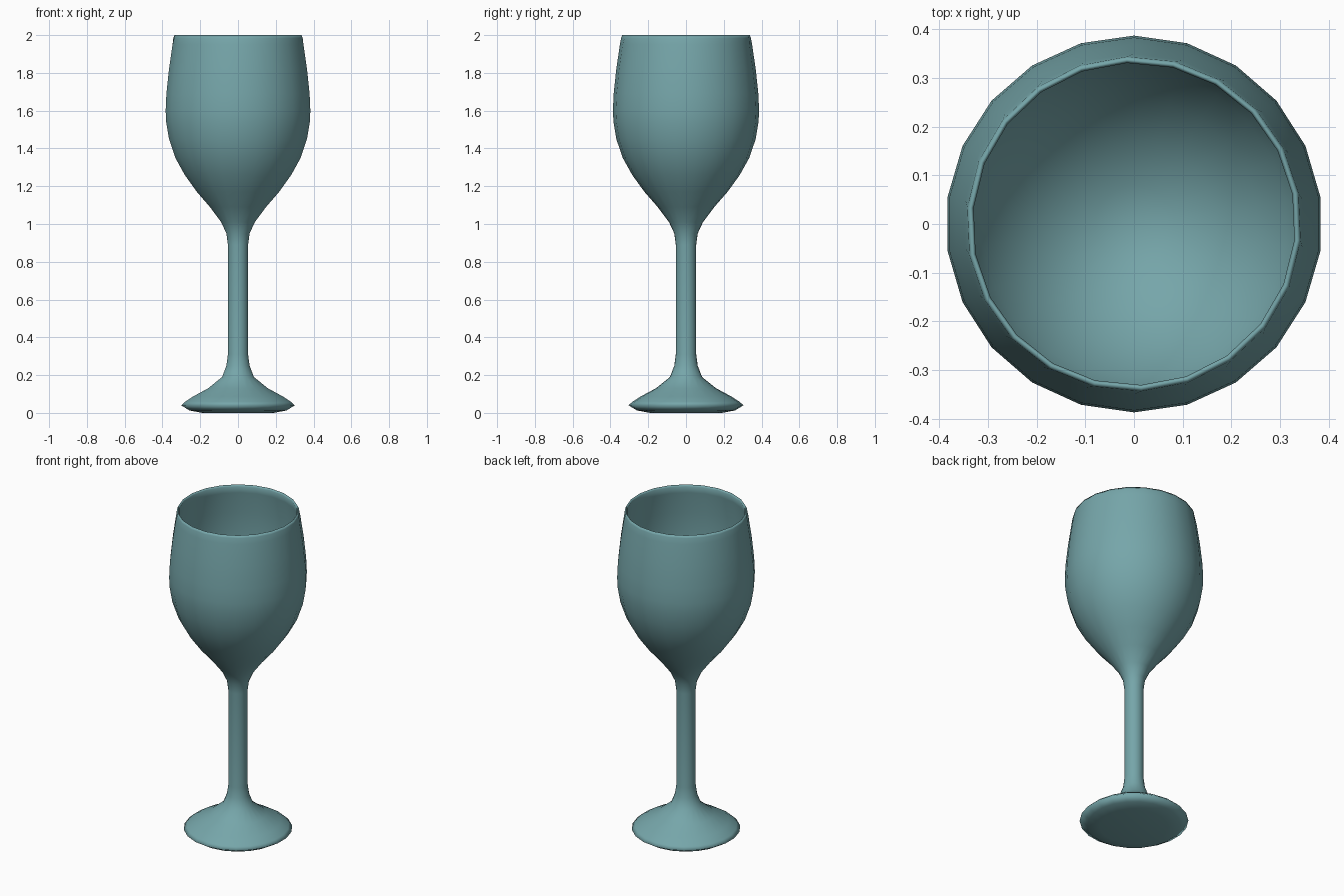
import bpy
import bmesh
from math import cos, sin, pi, radians

SIDES = 22

cube = bpy.data.objects.get("Cube")
if cube:
    bpy.data.objects.remove(cube, do_unlink=True)

# Single teal colour
teal = bpy.data.materials.new("teal_glass")
teal.use_nodes = True
colour = (0.18, 0.38, 0.40, 1)
teal.diffuse_color = colour
teal.node_tree.nodes["Principled BSDF"].inputs["Base Color"].default_value = colour

# Half profile (radius, height): foot, stem, outer bowl, rim, inner bowl
foot = [(0.19, 0), (0.26, 0.013), (0.304, 0.04), (0.285, 0.058),
        (0.24, 0.087), (0.16, 0.13), (0.085, 0.19)]
stem = [(0.062, 0.25), (0.054, 0.31), (0.054, 0.89), (0.062, 0.95)]
bowl = [(0.09, 1.01), (0.15, 1.09), (0.22, 1.17), (0.285, 1.26), (0.335, 1.35),
        (0.369, 1.45), (0.384, 1.54), (0.387, 1.6), (0.383, 1.69),
        (0.369, 1.82), (0.35, 1.95)]
rim = [(0.344, 1.985), (0.338, 2), (0.331, 1.99)]
inside = [(0.337, 1.95), (0.357, 1.82), (0.372, 1.6), (0.354, 1.45),
          (0.315, 1.35), (0.255, 1.25), (0.17, 1.17), (0.08, 1.125)]


def ring(bm, radius, height, twist=0):
    """One loop of vertices around the axis."""
    angles = [pi / 2 + twist + 2 * pi * i / SIDES for i in range(SIDES)]
    return [bm.verts.new((radius * cos(a), radius * sin(a), height)) for a in angles]


def cap(bm, loop, height):
    """Close a loop with a fan to the axis."""
    centre = bm.verts.new((0, 0, height))
    for i in range(SIDES):
        bm.faces.new((loop[i], loop[(i + 1) % SIDES], centre))


bm = bmesh.new()
loops = [ring(bm, r, z) for r, z in foot + stem + bowl]
loops += [ring(bm, r, z, radians(2.5)) for r, z in rim]
loops += [ring(bm, r, z) for r, z in inside]
for low, high in zip(loops, loops[1:]):
    for i in range(SIDES):
        j = (i + 1) % SIDES
        bm.faces.new((low[i], low[j], high[j], high[i]))
cap(bm, loops[0], 0)
cap(bm, loops[-1], 1.11)
bmesh.ops.recalc_face_normals(bm, faces=bm.faces)

mesh = bpy.data.meshes.new("goblet")
bm.to_mesh(mesh)
bm.free()
mesh.materials.append(teal)
mesh.shade_smooth()
goblet = bpy.data.objects.new("goblet", mesh)
bpy.context.collection.objects.link(goblet)
